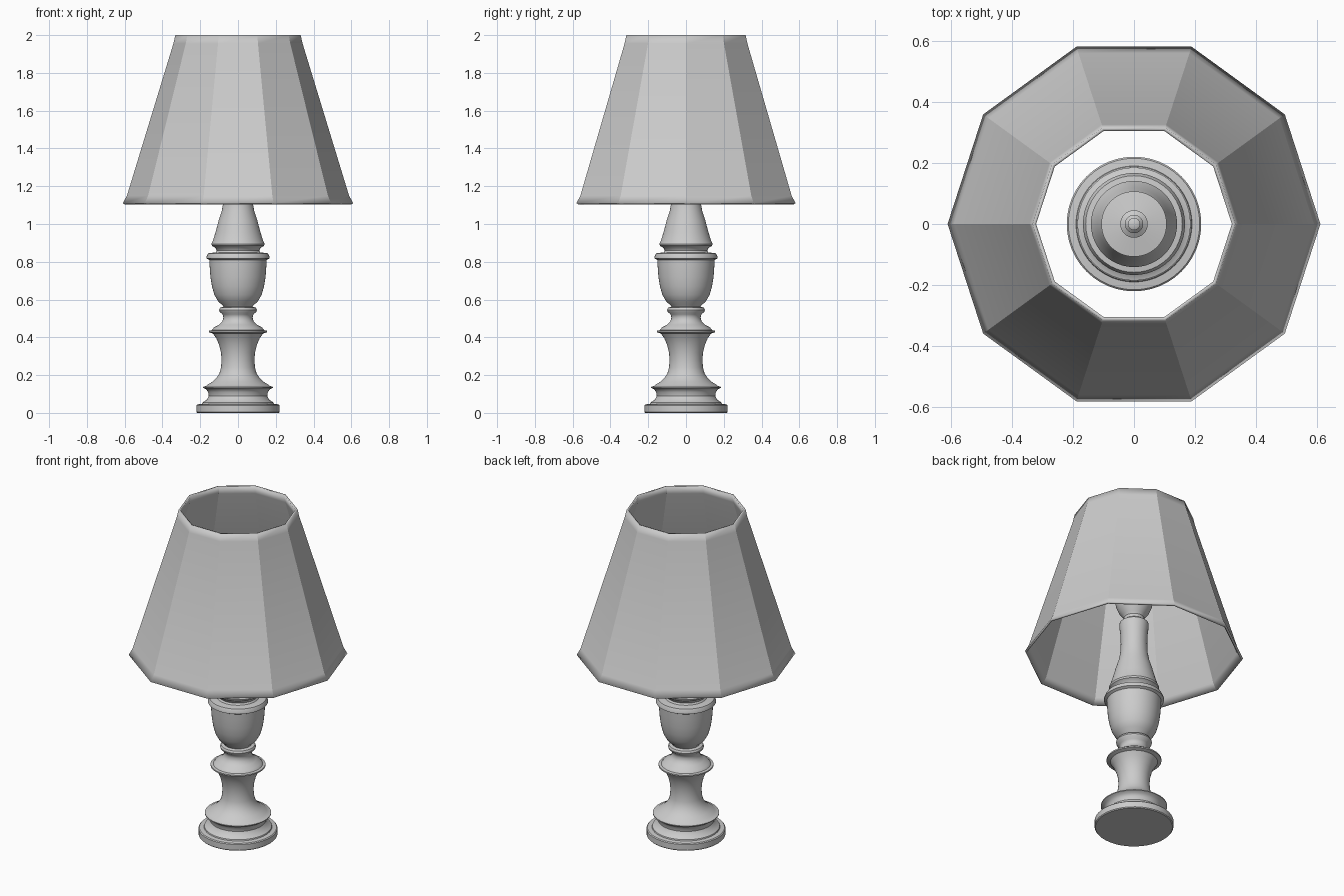
import bpy, bmesh
from math import cos, sin, pi, radians


def lathe(name, profile, sides, angle):
    """Spin an (r, z) profile around z; r = 0 points become poles."""
    bm = bmesh.new()
    rings = []
    for r, z in profile:
        if r == 0:
            rings.append([bm.verts.new((0, 0, z))] * sides)
        else:
            rings.append([bm.verts.new((r * cos(2 * pi * i / sides),
                                        r * sin(2 * pi * i / sides), z))
                          for i in range(sides)])
    for a, b in zip(rings, rings[1:]):
        for i in range(sides):
            j = (i + 1) % sides
            corners = list(dict.fromkeys((a[i], a[j], b[j], b[i])))
            bm.faces.new(corners)
    mesh = bpy.data.meshes.new(name)
    bm.to_mesh(mesh)
    bm.free()
    obj = bpy.data.objects.new(name, mesh)
    bpy.context.collection.objects.link(obj)
    bpy.ops.object.select_all(action='DESELECT')
    obj.select_set(True)
    bpy.context.view_layer.objects.active = obj
    bpy.ops.object.shade_smooth_by_angle(angle=radians(angle))
    return obj


# Foot: round plinth, cove and thin collar
foot = [(0, 0), (.215, 0), (.22, .005), (.22, .04), (.215, .045), (.19, .048),
        (.188, .055), (.165, .07), (.155, .09), (.158, .11), (.168, .125),
        (.185, .133), (.185, .138), (.17, .142)]
# Waisted lower stem with rim
stem = [(.16, .15), (.135, .165), (.115, .185), (.098, .21), (.09, .24),
        (.087, .28), (.09, .32), (.1, .36), (.115, .395), (.132, .42),
        (.153, .427), (.153, .435), (.138, .438)]
# Neck and bead
bead = [(.128, .452), (.1, .467), (.083, .485), (.077, .505), (.082, .522),
        (.097, .535), (.1, .545), (.095, .557), (.077, .562)]
# Urn with lip
urn = [(.082, .57), (.105, .59), (.125, .625), (.138, .67), (.146, .72),
       (.15, .775), (.152, .81), (.167, .818), (.167, .826), (.158, .845),
       (.118, .85), (.112, .86), (.118, .872)]
# Tapered upper stem
upper = [(.138, .885), (.141, .895), (.132, .915), (.118, .96), (.102, 1.02),
         (.086, 1.07), (.077, 1.12), (.074, 1.18), (.076, 1.24), (.082, 1.29),
         (.08, 1.31)]
# Candle cup, socket and small finial
cup = [(.06, 1.325), (.057, 1.345), (.065, 1.36), (.085, 1.385), (.1, 1.42),
       (.107, 1.46), (.107, 1.475), (.045, 1.485), (.045, 1.53), (.03, 1.54),
       (.03, 1.57), (.02, 1.58), (.02, 1.61), (0, 1.62)]
lathe("lamp_base", foot + stem + bead + urn + upper + cup, 48, 35)

# Ten-sided shade, open at both ends, with slight flares
shade = lathe("lamp_shade", [(.61, 1.11), (.588, 1.15), (.342, 1.955), (.332, 2)], 10, 30)
wall = shade.modifiers.new("wall", 'SOLIDIFY')
wall.thickness = .012
wall.offset = -1
